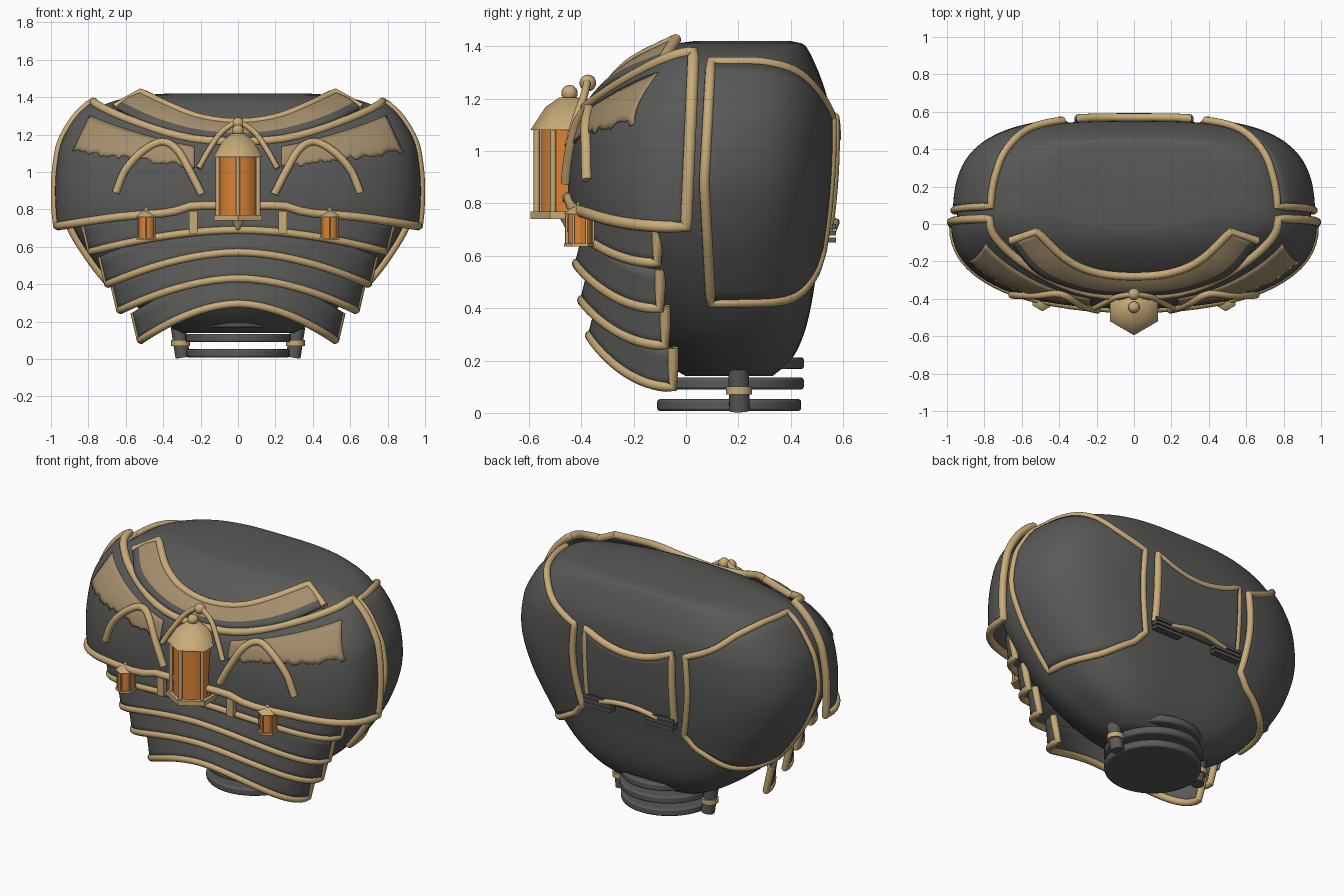
import bpy, bmesh, math, random
from mathutils import Vector

if "Cube" in bpy.data.objects:
    bpy.data.objects.remove(bpy.data.objects["Cube"])

random.seed(4)


def material(name, rgb):
    m = bpy.data.materials.new(name)
    m.diffuse_color = (*rgb, 1)
    m.use_nodes = True
    m.node_tree.nodes["Principled BSDF"].inputs["Base Color"].default_value = m.diffuse_color
    return m


GREY = material("dark_grey", (0.10, 0.10, 0.097))
TRIM = material("brass_trim", (0.58, 0.41, 0.19))
TAN = material("worn_tan", (0.37, 0.27, 0.15))
GLOW = material("orange_glass", (0.70, 0.225, 0.035))


def interp(rows, t):
    """Smooth interpolation through rows of (key, values...)."""
    n = len(rows)
    t = min(max(t, rows[0][0]), rows[-1][0])
    i = next((k for k in range(n - 1) if t <= rows[k + 1][0]), n - 2)
    a, b = rows[i], rows[i + 1]
    p, q = rows[max(i - 1, 0)], rows[min(i + 2, n - 1)]
    h = b[0] - a[0]
    s = (t - a[0]) / h
    out = []
    for c in range(1, len(a)):
        m0 = (b[c] - p[c]) / (b[0] - p[0]) * h
        m1 = (q[c] - a[c]) / (q[0] - a[0]) * h
        out.append((2*s**3 - 3*s*s + 1) * a[c] + (s**3 - 2*s*s + s) * m0
                   + (3*s*s - 2*s**3) * b[c] + (s**3 - s*s) * m1)
    return out


def path(pts, n=6):
    rows = [(i, *p) for i, p in enumerate(pts)]
    return [Vector(interp(rows, k / n)) for k in range((len(pts) - 1) * n + 1)]


def flip(pts, s=-1):
    return [Vector((p[0] * s, p[1], p[2])) for p in pts]


def smooth(ob, mat=None, angle=48):
    if mat:
        ob.data.materials.append(mat)
    bpy.ops.object.select_all(action='DESELECT')
    ob.select_set(True)
    bpy.context.view_layer.objects.active = ob
    bpy.ops.object.shade_smooth_by_angle(angle=math.radians(angle))
    return ob


def tube(name, pts, r=0.02, mat=TRIM, cyclic=False):
    cu = bpy.data.curves.new(name, 'CURVE')
    cu.dimensions, cu.bevel_depth, cu.bevel_resolution = '3D', r, 4
    cu.use_fill_caps = True
    sp = cu.splines.new('POLY')
    sp.points.add(len(pts) - 1)
    for p, q in zip(sp.points, pts):
        p.co = (*q, 1)
    sp.use_cyclic_u = cyclic
    ob = bpy.data.objects.new(name, cu)
    bpy.context.collection.objects.link(ob)
    bpy.ops.object.select_all(action='DESELECT')
    ob.select_set(True)
    bpy.context.view_layer.objects.active = ob
    bpy.ops.object.convert(target='MESH')
    return smooth(bpy.context.object, mat)


def sheet(name, fn, nu, nv, thick=0.02, mats=(GREY,), rule=None, wrap=False):
    """Grid surface from fn(u, v); wrap makes a closed, capped loft."""
    bm = bmesh.new()
    g = [[bm.verts.new(fn(i / nu, j / nv)) for i in range(nu if wrap else nu + 1)]
         for j in range(nv + 1)]
    for j in range(nv):
        for i in range(nu):
            k = (i + 1) % nu if wrap else i + 1
            f = bm.faces.new((g[j][i], g[j][k], g[j+1][k], g[j+1][i]))
            if rule:
                f.material_index = rule((i + .5) / nu, (j + .5) / nv)
    if wrap:
        bm.faces.new(g[0])
        bm.faces.new(g[-1])
    bmesh.ops.recalc_face_normals(bm, faces=bm.faces)
    me = bpy.data.meshes.new(name)
    bm.to_mesh(me)
    bm.free()
    ob = bpy.data.objects.new(name, me)
    bpy.context.collection.objects.link(ob)
    for m in mats:
        me.materials.append(m)
    smooth(ob)
    if thick:
        md = ob.modifiers.new("thickness", 'SOLIDIFY')
        md.thickness, md.offset = thick, 0
    return ob


def cone(name, loc, r1, r2, h, mat, sides=6, angle=48):
    bpy.ops.mesh.primitive_cone_add(vertices=sides, radius1=r1, radius2=r2, depth=h, location=loc)
    bpy.context.object.name = name
    return smooth(bpy.context.object, mat, angle)


def ball(name, loc, r):
    bpy.ops.mesh.primitive_uv_sphere_add(segments=16, ring_count=10, radius=r, location=loc)
    bpy.context.object.name = name
    return smooth(bpy.context.object, TRIM)


def box(name, loc, size, mat):
    bpy.ops.mesh.primitive_cube_add(size=1, location=loc)
    ob = bpy.context.object
    ob.name, ob.scale = name, size
    ob.data.materials.append(mat)


# Torso sections: height, half width, front y, centre y, back y
BODY = [(.14, .30, .0, .18, .33), (.2, .42, -.1, .15, .40), (.3, .57, -.2, .1, .45),
        (.42, .69, -.27, .05, .48), (.55, .79, -.32, .02, .5), (.7, .88, -.36, 0, .525),
        (.9, .945, -.39, 0, .545), (1.1, .925, -.37, 0, .55), (1.2, .875, -.31, .01, .54),
        (1.28, .82, -.24, .03, .515), (1.34, .75, -.17, .05, .49), (1.38, .66, -.11, .09, .47),
        (1.41, .51, -.04, .15, .445), (1.42, .36, .03, .2, .40)]
# Chest shell sections: height, half width, depth
CHEST = [(.7, .955, .415), (.8, .965, .44), (.95, .967, .437), (1.1, .95, .41), (1.17, .93, .37),
         (1.26, .88, .285), (1.32, .83, .22), (1.38, .75, .15), (1.43, .58, .1)]


def body(a, z, off=0.0):
    w, f, c, b = interp(BODY, z)
    ca, sa = math.cos(math.radians(a)), math.sin(math.radians(a))
    if sa < 0:
        return Vector(((w + off) * ca, c + (c - f + off) * sa, z))
    x = math.copysign(abs(ca) ** .625, ca)
    return Vector(((w + off) * x, c + (b - c + off) * sa ** .625, z))


def chest(r, z, off=0.0):
    w, f = interp(CHEST, z)
    lean = .03 * r * r * (z - .7) / .7
    return Vector(((w + off) * r, lean - (f + off) * max(0, 1 - abs(r) ** 2.4) ** (1 / 2.4), z))


def chest_x(x, z, off=0.0):
    return chest(x / interp(CHEST, z)[0], z, off)


def body_height(v):
    t = v * (len(BODY) - 1)
    i = min(int(t), len(BODY) - 2)
    return BODY[i][0] + (BODY[i + 1][0] - BODY[i][0]) * (t - i)


sheet("torso", lambda u, v: body(360 * u, body_height(v)), 72, 52, 0, wrap=True)

# Chest shell and its rim
HEM = [(0, .82), (.28, .815), (.36, .785), (.65, .76), (1, .71)]
TOP = [(0, 1.16), (.21, 1.17), (.38, 1.2), (.6, 1.26), (.81, 1.32), (1, 1.375)]


def chest_shell(u, v, off=0.0):
    r = math.sin(math.pi * (u - .5))
    lo, hi = interp(HEM, abs(r))[0], interp(TOP, abs(r))[0]
    return chest(r, lo + (hi - lo) * v, off)


def rim(fn, n=36, off=.01):
    k = [i / n for i in range(n)]
    return ([fn(t, 0, off) for t in k] + [fn(1, t, off) for t in k]
            + [fn(1 - t, 1, off) for t in k] + [fn(0, 1 - t, off) for t in k])


sheet("chest_shell", chest_shell, 64, 20)
tube("chest_rim", rim(chest_shell), .023, cyclic=True)

# Collar with worn tan band
inner_half = [(.52, -.04, 1.425), (.36, -.19, 1.35), (.2, -.26, 1.29)]
outer_half = [(.66, -.09, 1.345), (.54, -.24, 1.285), (.4, -.315, 1.235), (.21, -.365, 1.19)]
inner = path(flip(inner_half) + [(0, -.28, 1.265)] + inner_half[::-1], 8)
outer = path(flip(outer_half) + [(0, -.375, 1.175)] + outer_half[::-1], 6)


def collar(u, v):
    p = inner[round(u * 48)].lerp(outer[round(u * 48)], v)
    return p + Vector((0, -.5, .8)) * .01 * math.sin(math.pi * v)


sheet("collar", collar, 48, 8, .02, (GREY, TAN), lambda u, v: int(v < .75))
tube("collar_rim", [outer[0]] + inner + [outer[-1]], .022)

for s in (-1, 1):
    # Worn panels on the upper chest, ragged along the bottom
    rag = [random.uniform(-.014, .014) for _ in range(41)]

    def panel(u, v):
        x0, x1 = .23, .87 - .09 * v
        lo = 1.03 + .08 * u + rag[round(u * 40)]
        hi = 1.135 + .10 * u + .065 * u * u
        p = chest_x(x0 + (x1 - x0) * u, lo + (hi - lo) * v, .014)
        return (p.x * s, p.y, p.z)
    sheet("chest_panel", panel, 40, 6, .006, (TAN,))

    # Curved horns laid on the chest
    horn = path([(.64, .89), (.59, 1.01), (.5, 1.11), (.4, 1.16), (.32, 1.12), (.25, 1.0), (.19, .88)])
    tube("chest_horn", flip([chest_x(p[0], p[1], .02) for p in horn], s), .021)

    # Back side plates
    BOT = [(0, .42), (.55, .44), (.9, .54), (1, .62)]
    CAP = [(0, 1.34), (.3, 1.335), (.6, 1.29), (.85, 1.19), (1, 1.13)]

    def side_plate(u, v, off=.012):
        lo, hi = interp(BOT, u)[0], interp(CAP, u)[0]
        z = lo + (hi - lo) * v
        p = body(3 + 73 * u, z, off)
        front = .07 + .025 * abs(2 * v - 1) - body(3, z, off).y
        return Vector((p.x * s, p.y + front * (1 - u) ** 3, p.z))
    sheet("side_plate", side_plate, 30, 20, .02)
    tube("side_plate_rim", rim(side_plate, 30, .016), .02, cyclic=True)

# Overlapping belly plates: centre z, edge z, half width, edge y, centre y
for zc, ze, X, ye, yc in [(.69, .575, .785, -.11, -.40), (.57, .40, .695, -.10, -.415),
                          (.43, .26, .63, -.08, -.395), (.295, .10, .52, -.05, -.365)]:
    def belly(u, v):
        r = math.sin(math.pi * (u - .5))
        z = zc - (zc - ze) * abs(r) ** 1.8 + .15 * v
        c = math.cos(math.pi * (u - .5))
        return Vector(((X + .035 * v) * r, ye + (yc - ye) * c * (1 - .12 * v), z))
    sheet("belly_plate", belly, 40, 4)
    tube("belly_rim", [belly(0, 1), belly(0, .5)] + [belly(i / 40, 0) for i in range(41)]
         + [belly(1, .5), belly(1, 1)], .021)


def back(x, z, off):
    w = interp(BODY, z)[0]
    a = math.degrees(math.acos(min(1, abs(x) / w) ** 1.6))
    return body(a if x > 0 else 180 - a, z, off)


# Back panel with hinges
def back_panel(u, v, off=.02):
    x = .58 * u - .29
    top = 1.05 + .08 * (x / .29) ** 2
    return back(x, .7 + (top - .7) * v, off)


sheet("back_panel", back_panel, 20, 10, .03)
tube("back_panel_rim", [back_panel(0, t / 8) for t in range(8)]
     + [back_panel(t / 20, 1) for t in range(20)] + [back_panel(1, 1 - t / 8) for t in range(9)], .022)
tube("back_latch", path([(-.2, .56, .7), (-.07, .57, .725), (.07, .57, .725), (.2, .56, .7)]), .016)
for s in (-1, 1):
    for k in range(3):
        box("back_hinge", (s * .215, .55, .66 + .026 * k), (.19, .045, .018), GREY)


# Lanterns with six posts and a six-sided roof
def lantern(x, y, z0, z1, r, roof):
    t = r * .22
    cone("lantern_base", (x, y, z0 + t / 2), r * 1.1, r * 1.1, t, TRIM)
    cone("lantern_glass", (x, y, (z0 + z1) / 2), r * .82, r * .82, z1 - z0, GLOW, 24)
    for k in range(6):
        a = math.radians(90 + 60 * k)
        cone("lantern_post", (x + r * .92 * math.cos(a), y + r * .92 * math.sin(a), (z0 + z1) / 2),
             r * .085, r * .085, z1 - z0, TRIM, 10)
    cone("lantern_roof", (x, y, z1 + roof * .35), r * 1.1, r * .68, roof * .7, TRIM, 6, 62)
    cone("lantern_roof_top", (x, y, z1 + roof * .85), r * .68, r * .28, roof * .3, TRIM, 6, 62)
    ball("lantern_knob", (x, y, z1 + roof + r * .12), r * .23)


lantern(0, -.445, .74, 1.08, .136, .125)
cone("lantern_finial", (0, -.445, .715), .008, .035, .05, TRIM, 12)
ball("hanger_ball", (0, -.375, 1.26), .032)
box("lantern_bracket", (0, -.43, .8), (.24, .05, .04), TRIM)
for s in (-1, 1):
    lantern(s * .49, -.405, .635, .76, .056, .03)
    tube("lantern_strap", flip(path([(0, -.375, 1.275), (.09, -.39, 1.21), (.16, -.425, 1.11),
                                     (.21, -.45, 1.02)]), s), .015)
    box("belt_tab", (s * .24, -.41, .73), (.045, .03, .12), TRIM)

# Waist discs and their posts
for z, y, r in [(.03, .165, .275), (.112, .17, .28), (.19, .18, .27)]:
    ob = cone("waist_disc", (0, y, z), r, r, .045, GREY, 48)
    bv = ob.modifiers.new("edge", 'BEVEL')
    bv.width, bv.segments = .01, 2
for s in (-1, 1):
    tube("waist_post", [(s * .295, .205, .008), (s * .32, .2, .17)], .04, GREY)
    cone("waist_post_ring", (s * .307, .203, .085), .05, .05, .03, TRIM, 16)
